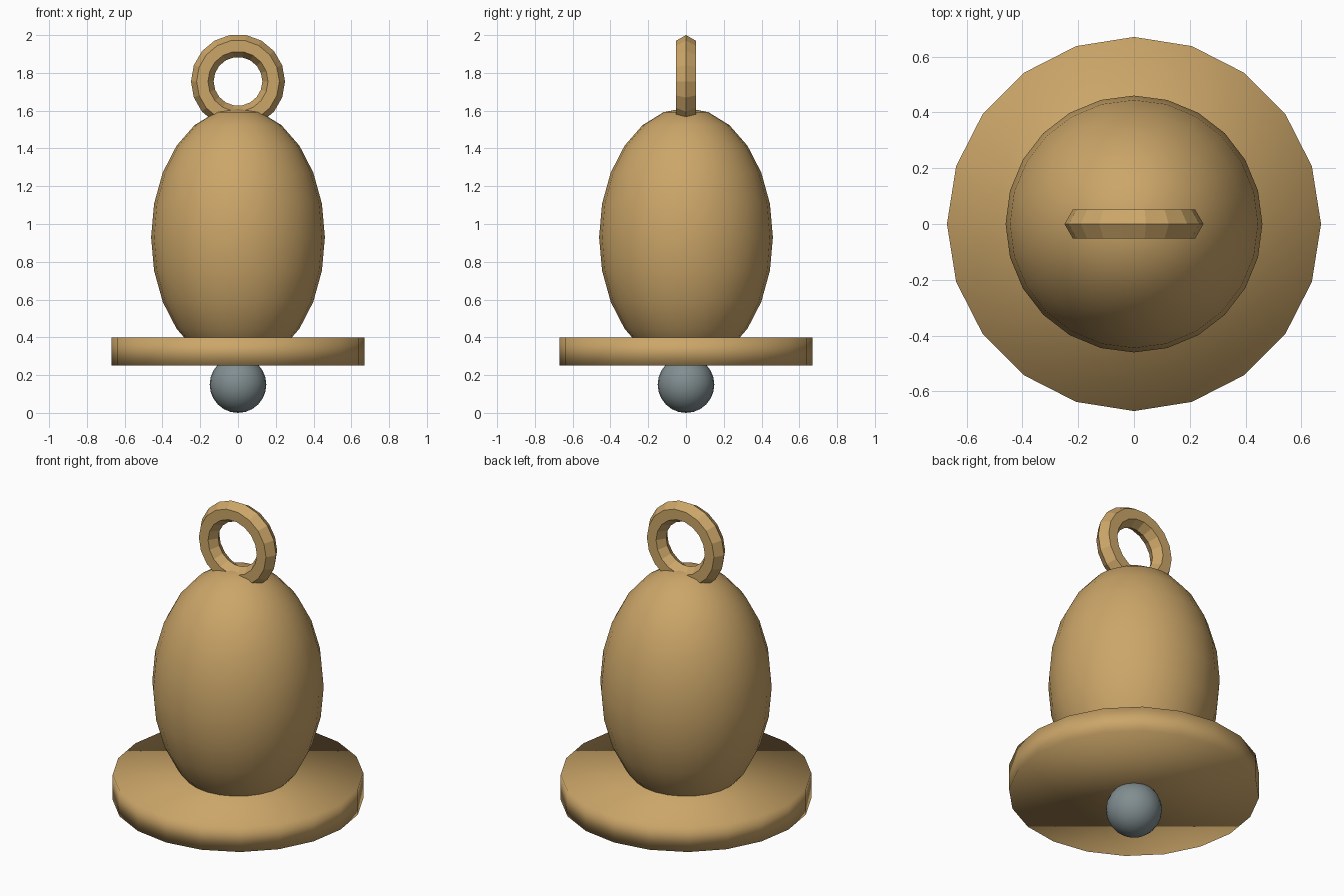
import bpy
import math

if "Cube" in bpy.data.objects:
    bpy.data.objects.remove(bpy.data.objects["Cube"])


def make_material(name, colour):
    mat = bpy.data.materials.new(name)
    mat.diffuse_color = (*colour, 1.0)
    mat.use_nodes = True
    mat.node_tree.nodes["Principled BSDF"].inputs["Base Color"].default_value = mat.diffuse_color
    return mat


brass = make_material("brass", (0.60, 0.38, 0.14))
steel = make_material("steel", (0.22, 0.27, 0.28))


def finish(name, mat, smooth=True):
    """Name the newest object, apply its transform, colour and shading."""
    obj = bpy.context.active_object
    obj.name = obj.data.name = name
    obj.data.materials.append(mat)
    bpy.ops.object.transform_apply(location=False, rotation=True, scale=True)
    if smooth:
        bpy.ops.object.shade_smooth()
    else:
        bpy.ops.object.shade_flat()
    return obj


# Bell body: tall ellipsoid whose lower tip ends inside the rim
bpy.ops.mesh.primitive_uv_sphere_add(segments=24, ring_count=12, radius=1.0,
                                     location=(0, 0, 0.93))
bpy.context.active_object.scale = (0.46, 0.46, 0.685)
finish("bell_body", brass)

# Rim: wide 20-sided disc with softly shaded edges
bpy.ops.mesh.primitive_cylinder_add(vertices=20, radius=0.67, depth=0.15,
                                    location=(0, 0, 0.325))
finish("bell_rim", brass)

# Clapper ball below the rim
bpy.ops.mesh.primitive_uv_sphere_add(segments=24, ring_count=12, radius=0.15,
                                     location=(0, 0, 0.15))
finish("clapper", steel)

# Hanging ring: upright faceted torus with a six-sided section
bpy.ops.mesh.primitive_torus_add(major_segments=18, minor_segments=6,
                                 major_radius=0.189, minor_radius=0.06,
                                 location=(0, 0, 1.755),
                                 rotation=(math.pi / 2, 0, 0))
finish("hanging_ring", brass, smooth=False)
